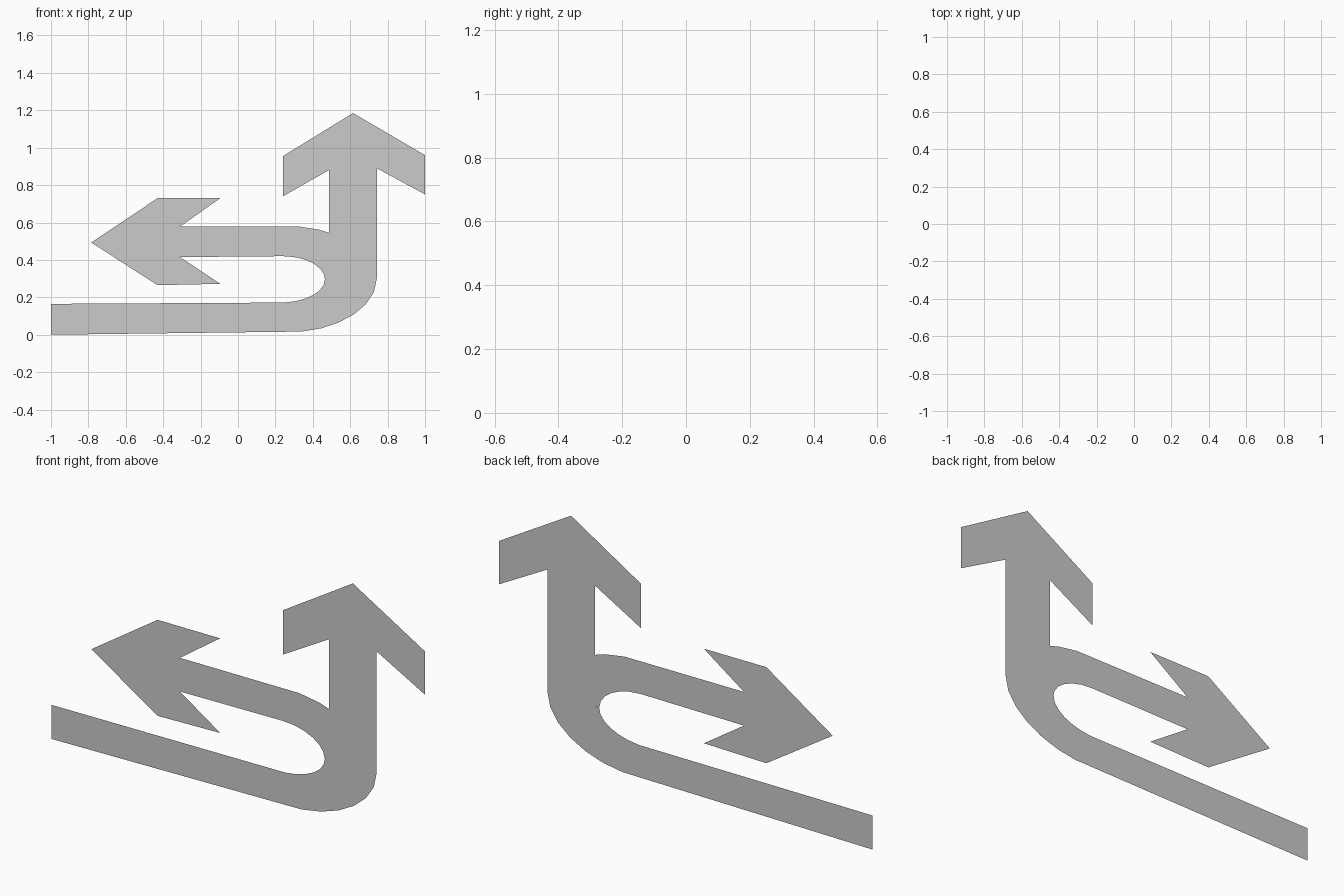
import bpy, bmesh
from mathutils import Vector
from mathutils.geometry import interpolate_bezier

if "Cube" in bpy.data.objects:
    bpy.data.objects.remove(bpy.data.objects["Cube"])


def bend(a, b, c, d, n=7):
    """Faceted curve between a and d as (x, z) points."""
    pts = interpolate_bezier(*[Vector((p[0], p[1], 0)) for p in (a, b, c, d)], n)
    return [(p.x, p.y) for p in pts]


def flat_shape(name, outline, y):
    """One flat sheet in the x-z plane, facing the front."""
    bm = bmesh.new()
    face = bm.faces.new([bm.verts.new((x, y, z)) for x, z in outline])
    face.normal_update()
    if face.normal.y > 0:
        face.normal_flip()
    bmesh.ops.triangulate(bm, faces=[face])
    mesh = bpy.data.meshes.new(name)
    bm.to_mesh(mesh)
    bm.free()
    obj = bpy.data.objects.new(name, mesh)
    bpy.context.collection.objects.link(obj)
    return obj


# Bends of the band: lower half and upper half
outer_low = bend((0.34, 0.017), (0.55, 0.035), (0.742, 0.15), (0.742, 0.30))
inner_low = bend((0.25, 0.172), (0.37, 0.18), (0.465, 0.23), (0.465, 0.297))
outer_top = bend((0.742, 0.30), (0.742, 0.44), (0.55, 0.56), (0.33, 0.578))
inner_top = bend((0.24, 0.42), (0.37, 0.42), (0.465, 0.36), (0.465, 0.297))

# Tail that bends into the upward arrow
up_head = [(0.742, 0.89), (1.0, 0.75), (1.0, 0.96), (0.615, 1.185),
           (0.24, 0.955), (0.24, 0.74), (0.486, 0.88)]
flat_shape("up_arrow",
           [(-1, 0.0)] + outer_low + up_head + [(0.486, 0.297)]
           + inner_low[::-1] + [(-1, 0.165)], 0.001)

# Branch that turns back to the left
left_head = [(-0.31, 0.578), (-0.095, 0.73), (-0.43, 0.73), (-0.785, 0.493),
             (-0.43, 0.265), (-0.095, 0.272), (-0.31, 0.415)]
flat_shape("turn_arrow", outer_top + left_head + inner_top, -0.001)
